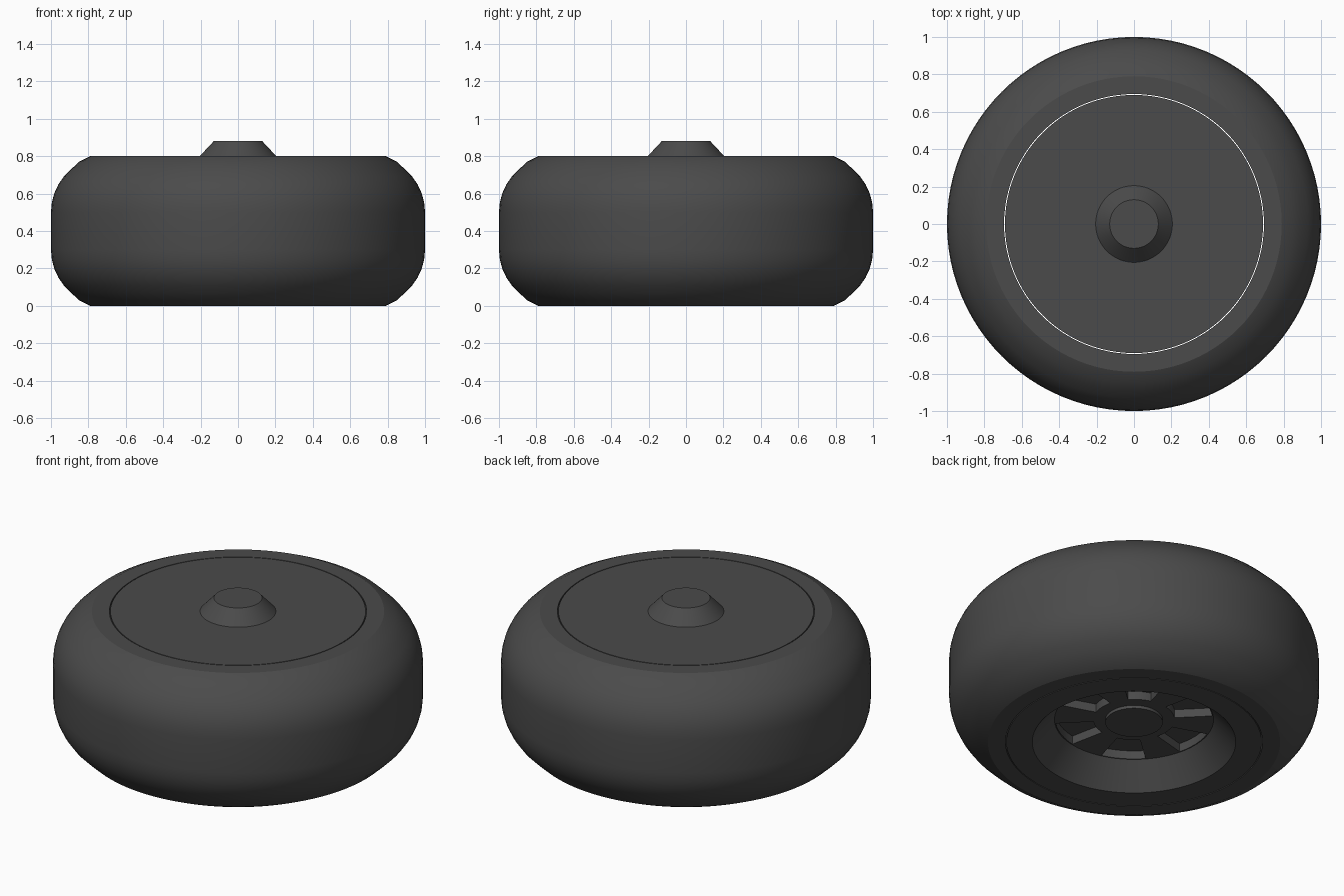
import bpy, bmesh
from math import sin, cos, pi, radians

if "Cube" in bpy.data.objects:
    bpy.data.objects.remove(bpy.data.objects["Cube"])

dark = bpy.data.materials.new("dark_grey")
dark.diffuse_color = (0.07, 0.07, 0.07, 1)
dark.use_nodes = True
dark.node_tree.nodes["Principled BSDF"].inputs["Base Color"].default_value = dark.diffuse_color


def make_object(name, bm):
    bmesh.ops.recalc_face_normals(bm, faces=bm.faces)
    mesh = bpy.data.meshes.new(name)
    bm.to_mesh(mesh)
    bm.free()
    mesh.materials.append(dark)
    obj = bpy.data.objects.new(name, mesh)
    bpy.context.collection.objects.link(obj)
    return obj


def lathe(name, profile, closed=False, steps=96):
    """Revolve (radius, z) points about z; radius 0 becomes a flat cap."""
    bm = bmesh.new()
    rings = [[bm.verts.new((r * cos(2 * pi * i / steps), r * sin(2 * pi * i / steps), z))
              for i in range(steps)] for r, z in profile]
    pairs = list(zip(rings, rings[1:]))
    if closed:
        pairs.append((rings[-1], rings[0]))
    for a, b in pairs:
        for i in range(steps):
            j = (i + 1) % steps
            bm.faces.new((a[i], a[j], b[j], b[i]))
    if not closed:
        bm.faces.new(rings[0])
        bm.faces.new(rings[-1])
    return make_object(name, bm)


def smooth(obj):
    bpy.ops.object.select_all(action='DESELECT')
    bpy.context.view_layer.objects.active = obj
    obj.select_set(True)
    bpy.ops.object.shade_smooth_by_angle(angle=radians(20))


# Tyre: rounded shoulders mirrored about mid height
shoulder = [(0.695, 0.8), (0.79, 0.8), (0.85, 0.77)]
shoulder += [(0.7 + 0.3 * cos(radians(a)), 0.5 + 0.3 * sin(radians(a)))
             for a in (50, 40, 30, 20, 10, 0)]
tyre = lathe("tyre", shoulder + [(r, 0.8 - z) for r, z in reversed(shoulder)], closed=True)

# Rim: disc with a conical recess and low central boss underneath
rim = lathe("rim", [(0.155, 0.122), (0.155, 0.14), (0.43, 0.14), (0.55, 0),
                    (0.69, 0), (0.69, 0.8)])

# Six wedge-shaped pockets between the spokes
bm = bmesh.new()
half, n = radians(16.5), 6
for k in range(6):
    mid = radians(58 + 60 * k)
    angles = [mid - half + 2 * half * i / n for i in range(n + 1)]
    outline = [(0.425 * cos(a), 0.425 * sin(a)) for a in angles]
    outline += [(0.22 * cos(a), 0.22 * sin(a)) for a in reversed(angles)]
    face = bm.faces.new([bm.verts.new((x, y, 0.13)) for x, y in outline])
    new = bmesh.ops.extrude_face_region(bm, geom=[face])["geom"]
    bmesh.ops.translate(bm, vec=(0, 0, 0.06),
                        verts=[v for v in new if isinstance(v, bmesh.types.BMVert)])
cutter = make_object("pocket_cutter", bm)
cutter.hide_render = True
mod = rim.modifiers.new("pockets", 'BOOLEAN')
mod.operation, mod.solver, mod.object = 'DIFFERENCE', 'EXACT', cutter
bpy.context.view_layer.objects.active = rim
bpy.ops.object.modifier_apply(modifier=mod.name)
bpy.data.objects.remove(cutter)

# Tapered axle cap on the top
cap = lathe("axle_cap", [(0.205, 0.798), (0.205, 0.8), (0.13, 0.88)])

for part in (tyre, rim, cap):
    smooth(part)
